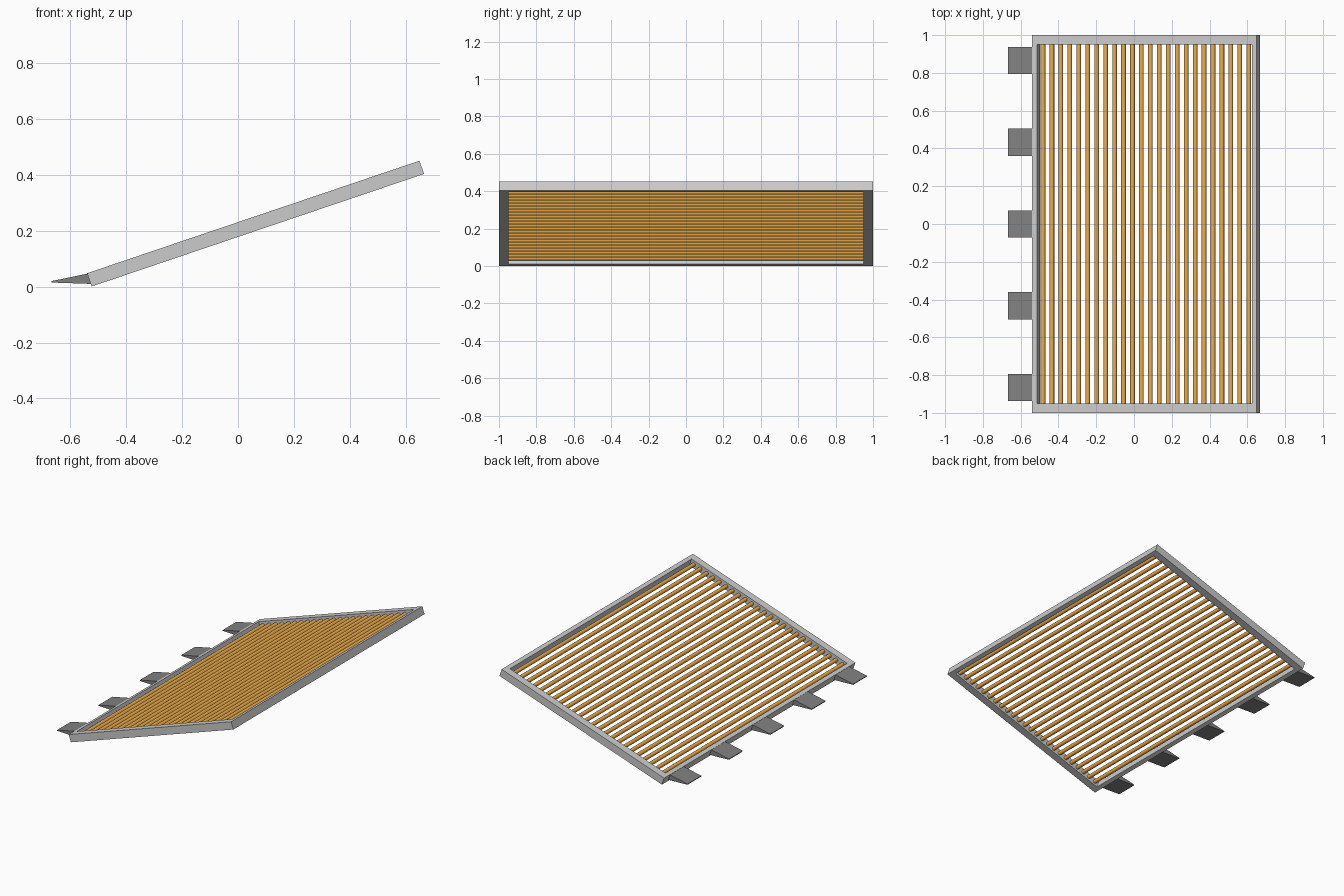
import bpy, bmesh
from math import radians, cos, sin
from mathutils import Matrix

if "Cube" in bpy.data.objects:
    bpy.data.objects.remove(bpy.data.objects["Cube"])

TILT = radians(18.7)
L, T, W = 1.256, 0.05, 2.0          # slope length, thickness, width
CX, CZ = 0.063, 0.226               # centre of the sloping frame
SLOPE = Matrix.Translation((CX, 0, CZ)) @ Matrix.Rotation(-TILT, 4, 'Y')


def material(name, color):
    m = bpy.data.materials.new(name)
    m.diffuse_color = color
    m.use_nodes = True
    m.node_tree.nodes["Principled BSDF"].inputs["Base Color"].default_value = m.diffuse_color
    return m


def finish(name, bm, mat=None, matrix=None):
    bmesh.ops.recalc_face_normals(bm, faces=bm.faces)
    me = bpy.data.meshes.new(name)
    bm.to_mesh(me)
    bm.free()
    ob = bpy.data.objects.new(name, me)
    bpy.context.collection.objects.link(ob)
    if matrix:
        ob.matrix_world = matrix
    if mat:
        me.materials.append(mat)
    return ob


orange = material("bar_orange", (0.85, 0.42, 0.07, 1))
dark = material("tooth_dark", (0.22, 0.22, 0.22, 1))

# Rectangular frame: outer and inner loops bridged into one ring
bm = bmesh.new()
loops = []
for x, y, z in ((L/2, W/2, -T/2), (L/2, W/2, T/2),
                (L/2 - 0.027, W/2 - 0.05, T/2), (L/2 - 0.027, W/2 - 0.05, -T/2)):
    loops.append([bm.verts.new((sx*x, sy*y, z))
                  for sx, sy in ((1, 1), (-1, 1), (-1, -1), (1, -1))])
for k in range(4):
    a, b = loops[k], loops[(k + 1) % 4]
    for i in range(4):
        j = (i + 1) % 4
        bm.faces.new((a[i], a[j], b[j], b[i]))
finish("screen_frame", bm, None, SLOPE)

# Round bars running across the frame
for i in range(24):
    bm = bmesh.new()
    m = Matrix.Translation(((i - 11.5) * 0.05, 0, 0)) @ Matrix.Rotation(radians(90), 4, 'X')
    bmesh.ops.create_cone(bm, cap_ends=True, segments=12, radius1=0.0125,
                          radius2=0.0125, depth=W - 0.09, matrix=m)
    bar = finish(f"screen_bar_{i + 1}", bm, orange, SLOPE)
    bar.data.shade_smooth()
    bar.data.set_sharp_from_angle(angle=radians(40))

# Wedge teeth along the low edge
profile = [(-0.668, 0.015), (-0.668, 0.020), (-0.538, 0.047), (-0.523, 0.010)]
for i in range(5):
    bm = bmesh.new()
    y = (i - 2) * 0.433
    f = bm.faces.new([bm.verts.new((px, y - 0.072, pz)) for px, pz in profile])
    r = bmesh.ops.extrude_face_region(bm, geom=[f])
    bmesh.ops.translate(bm, vec=(0, 0.144, 0),
                        verts=[v for v in r["geom"] if isinstance(v, bmesh.types.BMVert)])
    finish(f"lip_tooth_{i + 1}", bm, dark)
